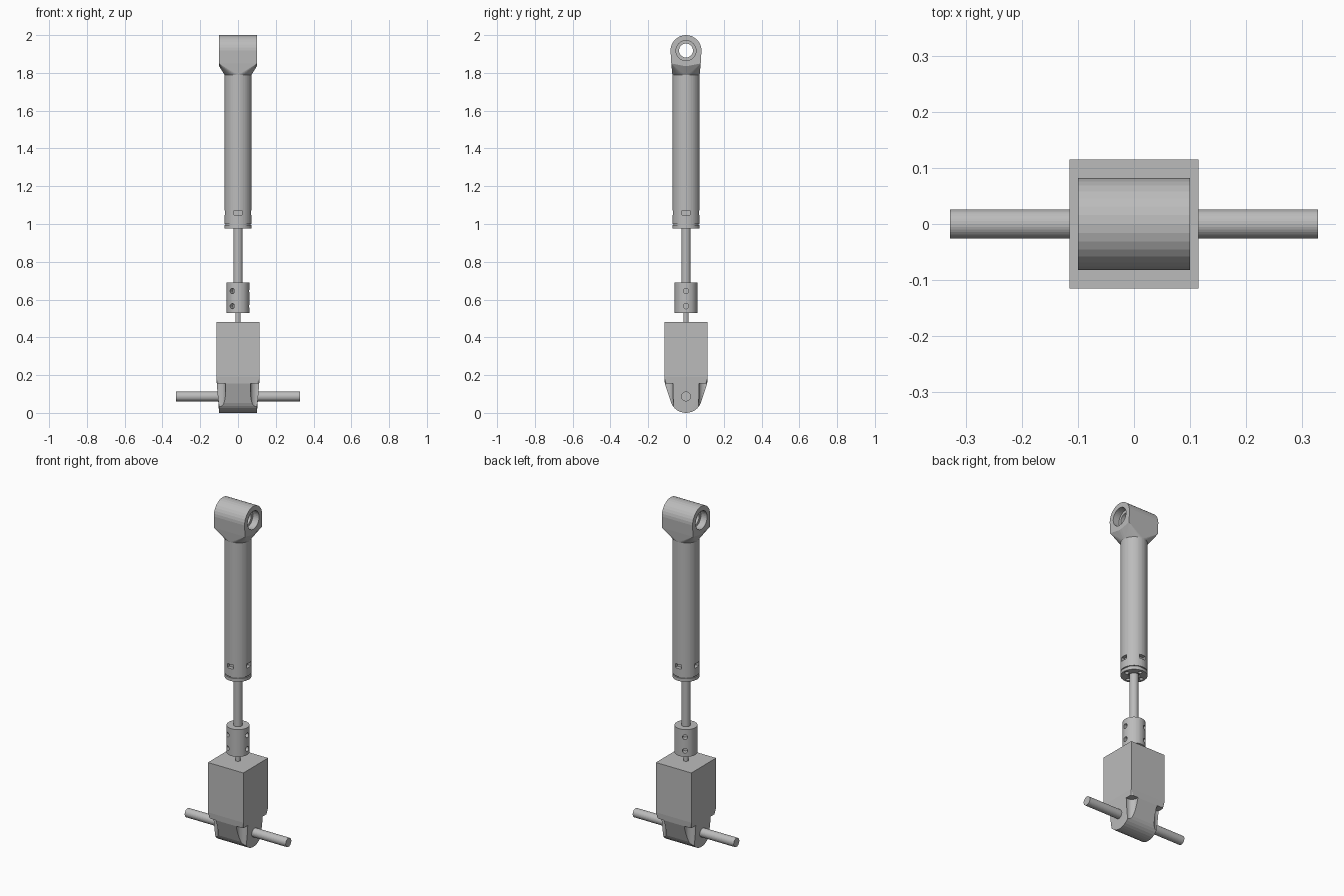
import bpy, bmesh
from math import cos, sin, pi, radians
from mathutils import Vector, Matrix

if "Cube" in bpy.data.objects:
    bpy.data.objects.remove(bpy.data.objects["Cube"])

GREY = bpy.data.materials.new("plain grey")
GREY.diffuse_color = (0.5, 0.5, 0.5, 1)
GREY.use_nodes = True
GREY.node_tree.nodes["Principled BSDF"].inputs["Base Color"].default_value = GREY.diffuse_color


def finish(name, bm):
    bmesh.ops.recalc_face_normals(bm, faces=bm.faces)
    me = bpy.data.meshes.new(name)
    bm.to_mesh(me)
    bm.free()
    me.materials.append(GREY)
    ob = bpy.data.objects.new(name, me)
    bpy.context.collection.objects.link(ob)
    return ob


def rod(name, a, b, r, n=32):
    """Cylinder from point a to point b."""
    a, b = Vector(a), Vector(b)
    d = b - a
    rot = d.to_track_quat('Z', 'Y').to_matrix().to_4x4()
    bm = bmesh.new()
    bmesh.ops.create_cone(bm, cap_ends=True, segments=n, radius1=r, radius2=r,
                          depth=d.length, matrix=Matrix.Translation((a + b) / 2) @ rot)
    return finish(name, bm)


def box(name, centre, size, turn=0):
    bm = bmesh.new()
    bmesh.ops.create_cube(bm, size=1, matrix=Matrix.Rotation(turn, 4, 'Z')
                          @ Matrix.Translation(centre) @ Matrix.Diagonal((*size, 1)))
    return finish(name, bm)


def hull(name, points):
    bm = bmesh.new()
    for p in points:
        bm.verts.new(p)
    res = bmesh.ops.convex_hull(bm, input=bm.verts)
    bmesh.ops.delete(bm, geom=[v for v in bm.verts if not v.link_faces], context='VERTS')
    bmesh.ops.dissolve_limit(bm, angle_limit=radians(0.5), verts=bm.verts, edges=bm.edges)
    return finish(name, bm)


def eye_points(z, r, half, n=32):
    return [(s * half, r * cos(2 * pi * i / n), z + r * sin(2 * pi * i / n))
            for s in (-1, 1) for i in range(n)]


def corners(x, y, z):
    return [(sx * x, sy * y, z) for sx in (-1, 1) for sy in (-1, 1)]


def cut(ob, cutters):
    bpy.context.view_layer.objects.active = ob
    for c in cutters:
        m = ob.modifiers.new("cut", 'BOOLEAN')
        m.operation, m.solver, m.object = 'DIFFERENCE', 'EXACT', c
        bpy.ops.object.modifier_apply(modifier=m.name)
        bpy.data.objects.remove(c)


def radial(angle, r, z):
    return (r * cos(angle), r * sin(angle), z)


QUARTERS = [i * pi / 2 for i in range(4)]

# Upper eye with tapered neck, bore and bearing recesses
neck = [radial(2 * pi * i / 48, 0.072, 1.79) for i in range(48)]
top_eye = hull("upper_eye", eye_points(1.918, 0.082, 0.1) + corners(0.1, 0.078, 1.85) + neck)
cut(top_eye, [rod("bore", (-0.2, 0, 1.918), (0.2, 0, 1.918), 0.037)]
    + [rod("recess", (s * 0.06, 0, 1.918), (s * 0.2, 0, 1.918), 0.053) for s in (-1, 1)])

# Outer tube with nut slots
tube = rod("outer_tube", (0, 0, 1.0), (0, 0, 1.79), 0.072, 48)
cut(tube, [box("slot", (0.08, 0, 1.06), (0.06, 0.04, 0.024), a) for a in QUARTERS])

# End cap with screw holes, separated by a thin groove
rod("cap_neck", (0, 0, 0.99), (0, 0, 1.002), 0.066, 48)
cap = rod("end_cap", (0, 0, 0.976), (0, 0, 0.994), 0.072, 48)
cut(cap, [rod("hole", radial(a, 0.05, 0.9), radial(a, 0.05, 0.99), 0.011, 16) for a in QUARTERS]
    + [rod("clearance", (0, 0, 0.9), (0, 0, 0.99), 0.031)])

# Push rod, coupler with three rows of set screw holes, motor shaft
rod("push_rod", (0, 0, 0.66), (0, 0, 1.0), 0.024)
coupler = rod("coupler", (0, 0, 0.53), (0, 0, 0.69), 0.061, 48)
cut(coupler, [rod("screw_hole", radial(a, 0.03, z), radial(a, 0.1, z), 0.014, 20)
              for a in (0, 2 * pi / 3, 4 * pi / 3) for z in (0.565, 0.645)])
rod("motor_shaft", (0, 0, 0.45), (0, 0, 0.56), 0.014, 24)

# Motor body
box("motor_body", (0, 0, 0.336), (0.23, 0.23, 0.292))

# Lower mount, scalloped at the corners for screw access
mount = hull("lower_mount", eye_points(0.085, 0.085, 0.1)
             + corners(0.115, 0.115, 0.19) + corners(0.1, 0.112, 0.155))
cut(mount, [rod("scallop", (x, y, -0.1), (x, y, 0.155), 0.035)
            for x, y, z in corners(0.1, 0.102, 0)])

# Cross pin
rod("cross_pin", (-0.328, 0, 0.087), (0.328, 0, 0.087), 0.026, 32)
